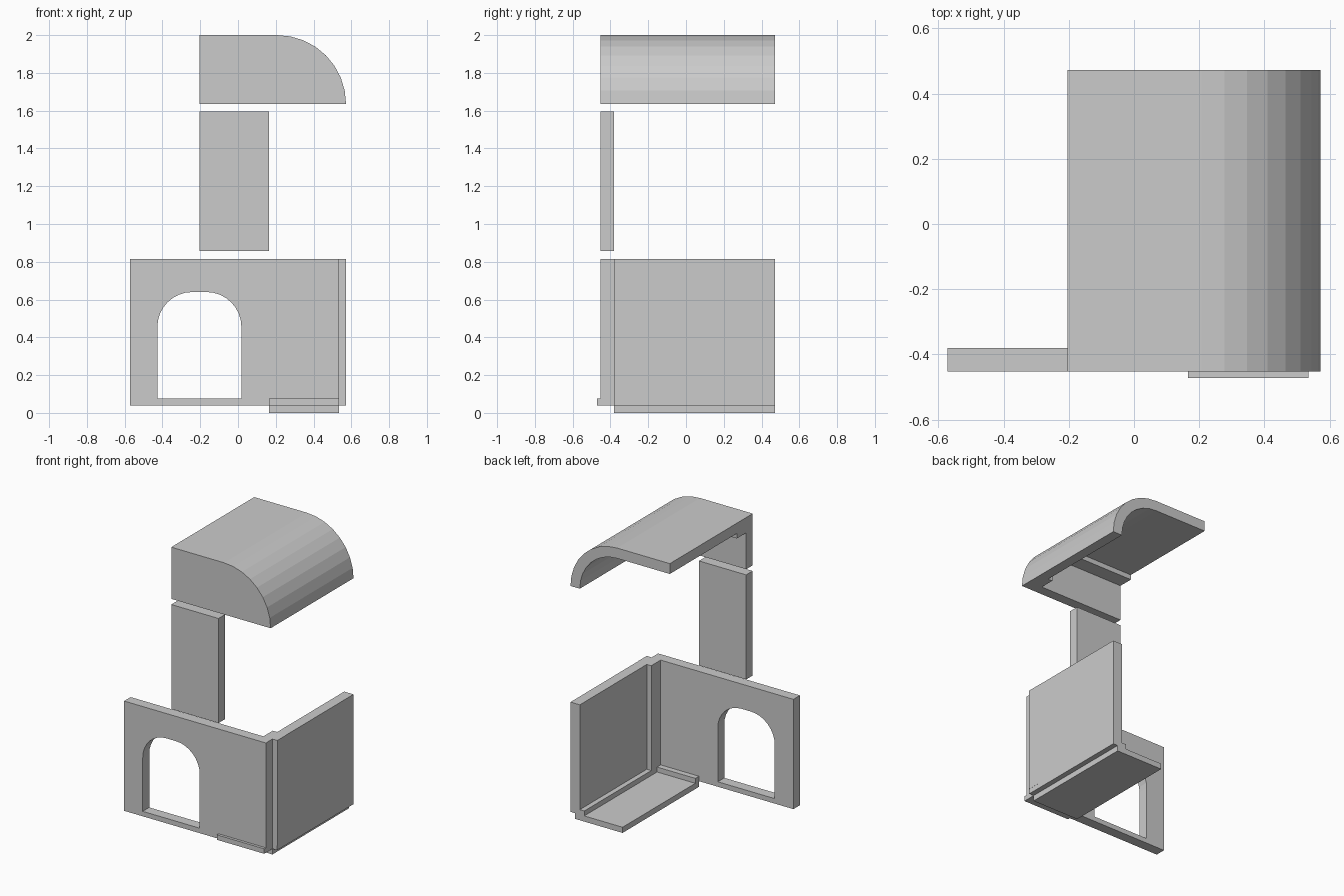
import bpy, bmesh, math

if "Cube" in bpy.data.objects:
    bpy.data.objects.remove(bpy.data.objects["Cube"])


def prism(name, pts, y0, y1):
    """Extrude an outline in the xz plane from y0 to y1."""
    bm = bmesh.new()
    face = bm.faces.new([bm.verts.new((x, y0, z)) for x, z in pts])
    ext = bmesh.ops.extrude_face_region(bm, geom=[face])
    verts = [v for v in ext["geom"] if isinstance(v, bmesh.types.BMVert)]
    bmesh.ops.translate(bm, verts=verts, vec=(0, y1 - y0, 0))
    bmesh.ops.recalc_face_normals(bm, faces=bm.faces)
    mesh = bpy.data.meshes.new(name)
    bm.to_mesh(mesh)
    bm.free()
    obj = bpy.data.objects.new(name, mesh)
    bpy.context.collection.objects.link(obj)
    return obj


def box(name, x, y, z):
    return prism(name, [(x[0], z[0]), (x[1], z[0]), (x[1], z[1]), (x[0], z[1])], *y)


def arc(cx, cz, r, a0, a1, n=8):
    return [(cx + r * math.cos(math.radians(a0 + (a1 - a0) * i / n)),
             cz + r * math.sin(math.radians(a0 + (a1 - a0) * i / n))) for i in range(n + 1)]


FRONT, INNER, BACK = -0.453, -0.38, 0.472
LEFT, RIGHT = -0.204, 0.572
ROOF_Z, ROOF_X, R, T = 1.635, 0.207, 0.365, 0.073


def roof_edge(r):
    """Curved eave running up into the flat top, right to left."""
    return arc(ROOF_X, ROOF_Z, r, 0, 90) + [(LEFT, ROOF_Z + r)]


# Roof: curved shell, closed front gable, inner lip behind the gable
shell = roof_edge(R) + roof_edge(R - T)[::-1]
prism("roof_shell", shell, INNER, BACK)
prism("roof_gable", roof_edge(R) + [(LEFT, ROOF_Z)], FRONT, INNER)
lip = roof_edge(R - T) + roof_edge(R - T - 0.035)[::-1]
prism("roof_lip", lip, INNER, -0.275)

# Upper panel between wall and roof
box("upper_panel", (LEFT, 0.165), (FRONT, INNER), (0.857, 1.595))

# Front wall with arched doorway
wall = box("front_wall", (-0.573, 0.535), (FRONT, INNER), (0.04, 0.815))
door = ([(-0.427, 0.075), (0.018, 0.075)] + arc(-0.167, 0.455, 0.185, 0, 90)
        + arc(-0.242, 0.455, 0.185, 90, 180))
cutter = prism("doorway_cutter", door, -0.6, -0.2)
cutter.hide_render = True
cutter.hide_set(True)
cut = wall.modifiers.new("doorway", "BOOLEAN")
cut.operation = "DIFFERENCE"
cut.solver = "EXACT"
cut.object = cutter

# Side wall and the corner post joining it to the front wall
box("side_wall", (0.499, RIGHT), (INNER, BACK), (0.04, 0.815))
box("corner_post", (0.464, RIGHT + 0.001), (INNER, -0.275), (0.075, 0.815))

# Sunken floor with raised rims along both walls
box("floor", (0.165, 0.535), (INNER, BACK), (0.0, 0.04))
box("floor_side_rim", (0.464, 0.535), (-0.34, BACK), (0.04, 0.075))
box("floor_front_rim", (0.165, 0.535), (-0.472, -0.34), (0.04, 0.075))
